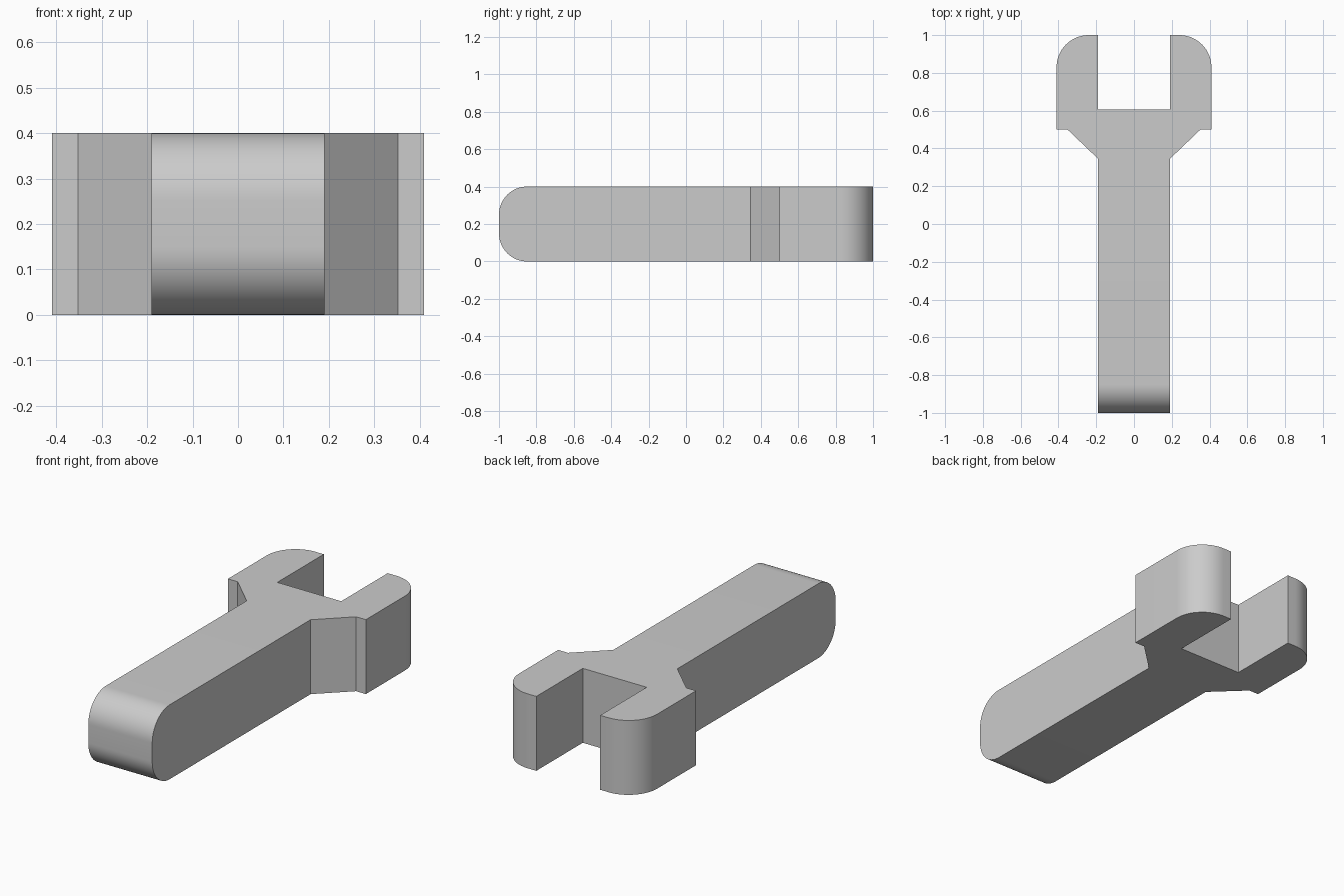
import bpy
import bmesh
import math

cube = bpy.data.objects.get("Cube")
if cube:
    bpy.data.objects.remove(cube)

THICKNESS = 0.4
JAW_RADIUS = 0.17
END_RADIUS = 0.15

# Plain grey metal
grey = bpy.data.materials.new("plain grey")
grey.use_nodes = True
colour = (0.6, 0.6, 0.6, 1)
grey.diffuse_color = colour
grey.node_tree.nodes["Principled BSDF"].inputs["Base Color"].default_value = colour

# Half outline from the handle end round the jaw to the slot, then mirrored
half = [(0.19, -1), (0.19, 0.345), (0.352, 0.5), (0.41, 0.5),
        (0.41, 1), (0.19, 1), (0.19, 0.605)]
outline = half + [(-x, y) for x, y in reversed(half)]

# Extrude the outline to a slab
bm = bmesh.new()
base = bm.faces.new([bm.verts.new((x, y, 0)) for x, y in outline])
top = bmesh.ops.extrude_face_region(bm, geom=[base], use_keep_orig=True)["geom"]
bmesh.ops.translate(bm, vec=(0, 0, THICKNESS),
                    verts=[v for v in top if isinstance(v, bmesh.types.BMVert)])
bmesh.ops.recalc_face_normals(bm, faces=bm.faces)


def round_edges(test, radius):
    edges = [e for e in bm.edges if all(test(v.co) for v in e.verts)
             and (e.verts[0].co - e.verts[1].co).length > 0.3]
    bmesh.ops.bevel(bm, geom=edges, offset=radius, offset_type='OFFSET',
                    segments=16, profile=0.5, affect='EDGES')


# Outer jaw corners, then the top and bottom of the handle end
round_edges(lambda p: abs(p.x) > 0.4 and p.y > 0.99, JAW_RADIUS)
for height in (0, THICKNESS):
    round_edges(lambda p: p.y < -0.99 and abs(p.z - height) < 0.001, END_RADIUS)

mesh = bpy.data.meshes.new("open_wrench")
bm.to_mesh(mesh)
bm.free()
mesh.materials.append(grey)
wrench = bpy.data.objects.new("open_wrench", mesh)
bpy.context.collection.objects.link(wrench)

# Smooth the rounded parts and keep the corners crisp
bpy.ops.object.select_all(action='DESELECT')
wrench.select_set(True)
bpy.context.view_layer.objects.active = wrench
bpy.ops.object.shade_smooth_by_angle(angle=math.radians(30))
